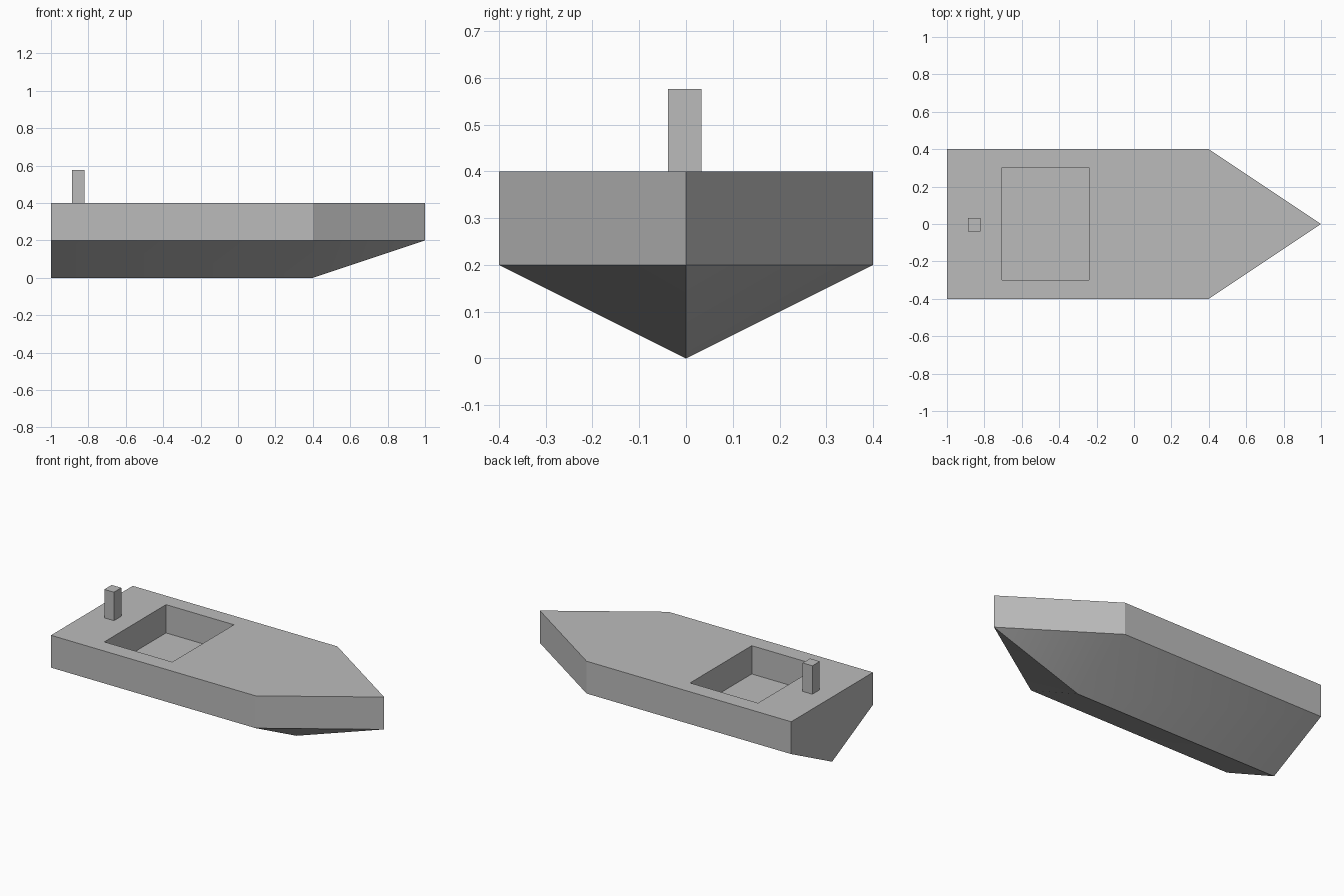
import bpy
import bmesh
import math

cube = bpy.data.objects.get("Cube")
if cube:
    bpy.data.objects.remove(cube, do_unlink=True)

grey = bpy.data.materials.new("plain grey")
grey.use_nodes = True
colour = (0.5, 0.5, 0.5, 1)
grey.diffuse_color = colour
grey.node_tree.nodes["Principled BSDF"].inputs["Base Color"].default_value = colour


def finish(name, bm):
    bmesh.ops.recalc_face_normals(bm, faces=bm.faces)
    mesh = bpy.data.meshes.new(name)
    bm.to_mesh(mesh)
    bm.free()
    mesh.materials.append(grey)
    ob = bpy.data.objects.new(name, mesh)
    bpy.context.collection.objects.link(ob)
    bpy.ops.object.select_all(action='DESELECT')
    ob.select_set(True)
    bpy.context.view_layer.objects.active = ob
    bpy.ops.object.shade_smooth_by_angle(angle=math.radians(30))
    return ob


def ring(bm, outline, z):
    return [bm.verts.new((x, y, z)) for x, y in outline]


def walls(bm, lower, upper):
    n = len(lower)
    for i in range(n):
        j = (i + 1) % n
        bm.faces.new((lower[i], lower[j], upper[j], upper[i]))


# Hull: outline runs from the right stern round the bow to the left stern
outline = [(-1, -0.4), (0.4, -0.4), (1, 0), (0.4, 0.4), (-1, 0.4)]
well = [(-0.705, -0.3), (-0.24, -0.3), (-0.24, 0.303), (-0.705, 0.303)]
bm = bmesh.new()
chine = ring(bm, outline, 0.2)
rim = ring(bm, outline, 0.4)
walls(bm, chine, rim)

# V-shaped bottom with a straight keel and a raked bow
keel_aft, keel_fore = ring(bm, [(-1, 0), (0.4, 0)], 0)
for side, shoulder in ((chine[0], chine[1]), (chine[4], chine[3])):
    bm.faces.new((side, shoulder, keel_fore, keel_aft))
    bm.faces.new((shoulder, chine[2], keel_fore))
bm.faces.new((chine[0], chine[4], keel_aft))

# Deck framing the sunken cockpit
opening = ring(bm, well, 0.4)
floor = ring(bm, well, 0.225)
walls(bm, floor, opening)
bm.faces.new(floor)
bm.faces.new((rim[0], rim[1], opening[1], opening[0]))
bm.faces.new((rim[1], rim[2], rim[3], opening[2], opening[1]))
bm.faces.new((rim[3], rim[4], opening[3], opening[2]))
bm.faces.new((rim[4], rim[0], opening[0], opening[3]))
finish("hull", bm)

# Square post on the stern deck
square = [(-0.888, -0.039), (-0.822, -0.039), (-0.822, 0.033), (-0.888, 0.033)]
bm = bmesh.new()
base, top = ring(bm, square, 0.4), ring(bm, square, 0.576)
walls(bm, base, top)
bm.faces.new(base)
bm.faces.new(top)
finish("stern_post", bm)
